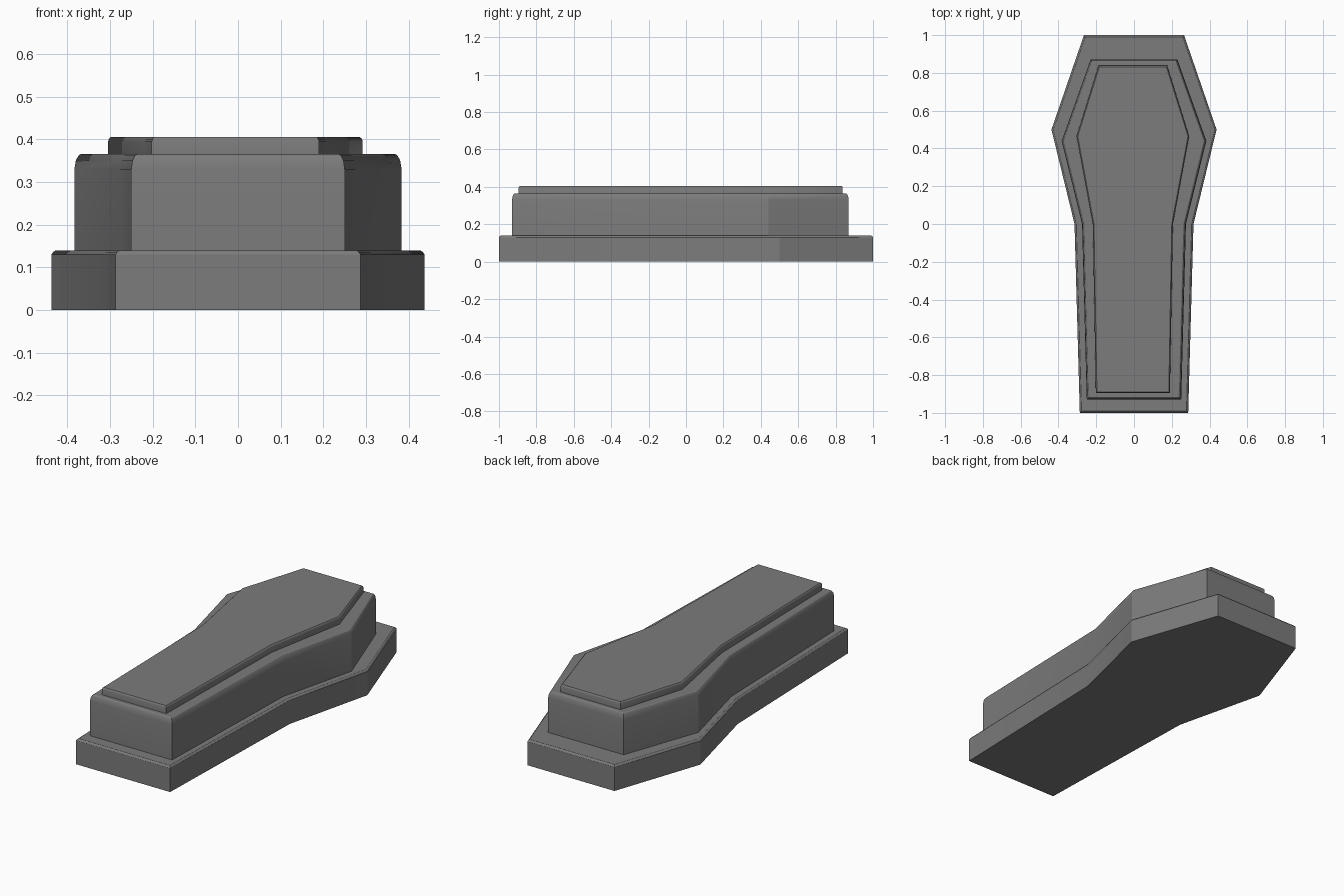
import bpy
import bmesh
import math

cube = bpy.data.objects.get("Cube")
if cube:
    bpy.data.objects.remove(cube, do_unlink=True)

# One dark grey stone colour
stone = bpy.data.materials.new("dark_grey_stone")
stone.use_nodes = True
colour = (0.2, 0.2, 0.2, 1)
stone.diffuse_color = colour
stone.node_tree.nodes["Principled BSDF"].inputs["Base Color"].default_value = colour


def tier(name, half_outline, bottom, wall_top, edge_steps, centre_x=0):
    """Six-cornered tapering slab with flared shoulders and a softened top rim.

    half_outline: (half width, y) from foot to head
    edge_steps: (inward, upward) steps that round the upper edge
    """
    bm = bmesh.new()
    right = [(centre_x + w, y) for w, y in half_outline]
    left = [(centre_x - w, y) for w, y in reversed(half_outline)]
    base = bm.faces.new([bm.verts.new((x, y, bottom)) for x, y in right + left])

    # Raise the walls, keeping the underside
    raised = bmesh.ops.extrude_face_region(bm, geom=[base], use_keep_orig=True)["geom"]
    top = next(g for g in raised if isinstance(g, bmesh.types.BMFace))
    bmesh.ops.translate(bm, verts=list(top.verts), vec=(0, 0, wall_top - bottom))
    bmesh.ops.recalc_face_normals(bm, faces=bm.faces[:])

    # Soften the upper rim
    for inward, upward in edge_steps:
        bmesh.ops.inset_region(bm, faces=[top], thickness=inward, use_even_offset=True)
        bmesh.ops.translate(bm, verts=list(top.verts), vec=(0, 0, upward))

    mesh = bpy.data.meshes.new(name)
    bm.to_mesh(mesh)
    bm.free()
    mesh.materials.append(stone)
    obj = bpy.data.objects.new(name, mesh)
    bpy.context.collection.objects.link(obj)
    bpy.ops.object.select_all(action='DESELECT')
    obj.select_set(True)
    bpy.context.view_layer.objects.active = obj
    bpy.ops.object.shade_smooth_by_angle(angle=math.radians(30))
    return obj


# Broad plinth
tier("plinth", [(0.287, -1), (0.315, 0), (0.437, 0.5), (0.265, 1)],
     0, 0.13, [(0.004, 0.006), (0.006, 0.004)])

# Main chest
tier("chest", [(0.25, -0.93), (0.275, 0), (0.383, 0.44), (0.23, 0.87)],
     0.13, 0.33, [(0.003, 0.02), (0.006, 0.012), (0.005, 0.003)])

# Thin lid, very slightly off centre
tier("lid", [(0.196, -0.895), (0.212, 0), (0.298, 0.465), (0.182, 0.838)],
     0.355, 0.395, [(0.002, 0.006), (0.004, 0.004)], centre_x=-0.006)
